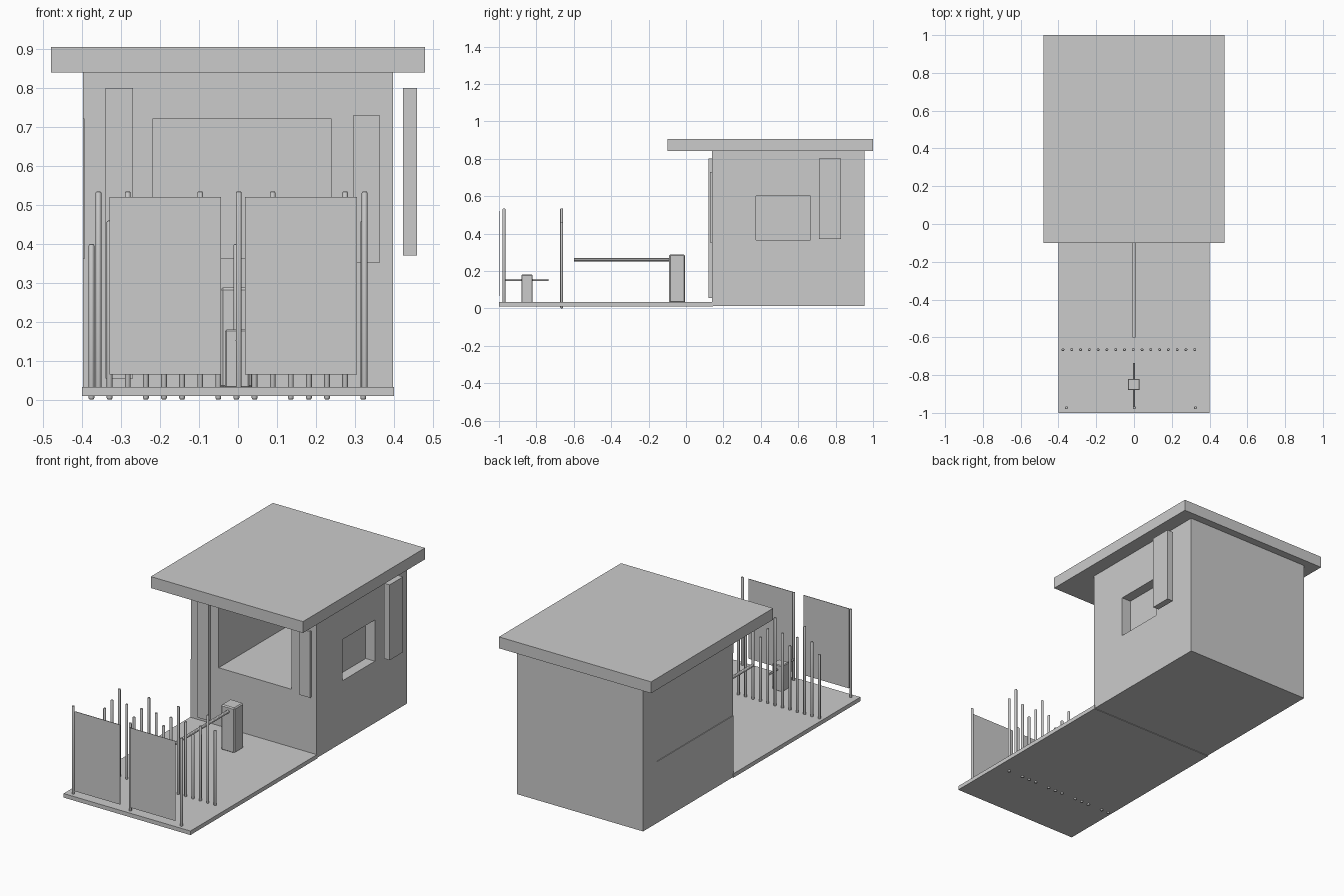
import bpy, bmesh
from mathutils import Vector, Matrix

if "Cube" in bpy.data.objects:
    bpy.data.objects.remove(bpy.data.objects["Cube"])


def finish(name, bm):
    me = bpy.data.meshes.new(name)
    bmesh.ops.recalc_face_normals(bm, faces=bm.faces)
    bm.to_mesh(me)
    bm.free()
    ob = bpy.data.objects.new(name, me)
    bpy.context.collection.objects.link(ob)
    return ob


def box(name, x0, x1, y0, y1, z0, z1, bevel=0):
    bm = bmesh.new()
    bmesh.ops.create_cube(bm, size=1)
    for v in bm.verts:
        v.co = Vector((x0 if v.co.x < 0 else x1,
                       y0 if v.co.y < 0 else y1,
                       z0 if v.co.z < 0 else z1))
    if bevel:
        bmesh.ops.bevel(bm, geom=bm.edges[:], offset=bevel, segments=1,
                        affect='EDGES', profile=0.5)
    return finish(name, bm)


def rod(name, a, b, r, tip=0.006):
    # round bar from a to b with softened ends
    a, b = Vector(a), Vector(b)
    d = b - a
    bm = bmesh.new()
    bmesh.ops.create_cone(bm, cap_ends=True, segments=12, radius1=r,
                          radius2=r, depth=d.length)
    if tip:
        rim = [e for e in bm.edges
               if abs(e.verts[0].co.z - e.verts[1].co.z) < 1e-6]
        bmesh.ops.bevel(bm, geom=rim, offset=tip * 0.8, segments=2,
                        affect='EDGES', profile=0.5)
    rot = d.to_track_quat('Z', 'Y').to_matrix().to_4x4()
    bm.transform(Matrix.Translation((a + b) / 2) @ rot)
    ob = finish(name, bm)
    bpy.context.view_layer.objects.active = ob
    ob.select_set(True)
    bpy.ops.object.shade_smooth_by_angle()
    ob.select_set(False)
    return ob


# paved yard slab
box("yard_slab", -0.40, 0.40, -1.0, 0.145, 0.01, 0.033)

# booth body with window openings
body = box("booth_body", -0.398, 0.398, 0.14, 0.955, 0.013, 0.85)
cuts = [
    ("front_window", -0.22, 0.24, 0.0, 0.83, 0.363, 0.72),
    ("right_window", 0.34, 0.60, 0.375, 0.665, 0.365, 0.60),
    ("left_window", -0.60, -0.394, 0.0, 0.83, 0.363, 0.72),
]
for name, *dims in cuts:
    c = box(name + "_cutter", *dims)
    c.hide_render = True
    c.hide_viewport = True
    m = body.modifiers.new(name, 'BOOLEAN')
    m.operation = 'DIFFERENCE'
    m.solver = 'EXACT'
    m.object = c

# overhanging roof
box("roof", -0.48, 0.48, -0.10, 1.0, 0.84, 0.905)

# strips mounted on the walls
box("door_panel", -0.34, -0.27, 0.12, 0.145, 0.055, 0.80)
box("front_sign_panel", 0.295, 0.365, 0.128, 0.145, 0.352, 0.73)
box("side_sign_panel", 0.423, 0.46, 0.71, 0.83, 0.37, 0.80)

# barrier: housing and arm
box("barrier_housing", -0.045, 0.04, -0.09, -0.005, 0.03, 0.288, 0.006)
rod("barrier_arm", (0, -0.60, 0.26), (0, -0.08, 0.26), 0.009, 0)

# small turnstile post with bar
box("turnstile_housing", -0.033, 0.03, -0.88, -0.82, 0.03, 0.18, 0.004)
rod("turnstile_bar", (0, -0.975, 0.152), (0, -0.735, 0.152), 0.006, 0)

# front gate: panels and posts
for i, (x0, x1) in enumerate([(-0.33, -0.043), (0.018, 0.305)]):
    box(f"gate_panel_{i + 1}", x0, x1, -1.0, -0.997, 0.065, 0.52)
for i, x in enumerate([-0.358, 0.002, 0.325]):
    rod(f"gate_post_{i + 1}", (x, -0.973, 0.02), (x, -0.973, 0.535), 0.0075)

# row of fence posts with a repeating height wave
heights = [0.40, 0.46, 0.535, 0.46]
for i in range(16):
    x = -0.376 + i * 0.0465
    h = heights[i % 4]
    rod(f"fence_post_{i + 1}", (x, -0.665, 0.015 if h > 0.5 else 0.0),
        (x, -0.665, h), 0.0075)
